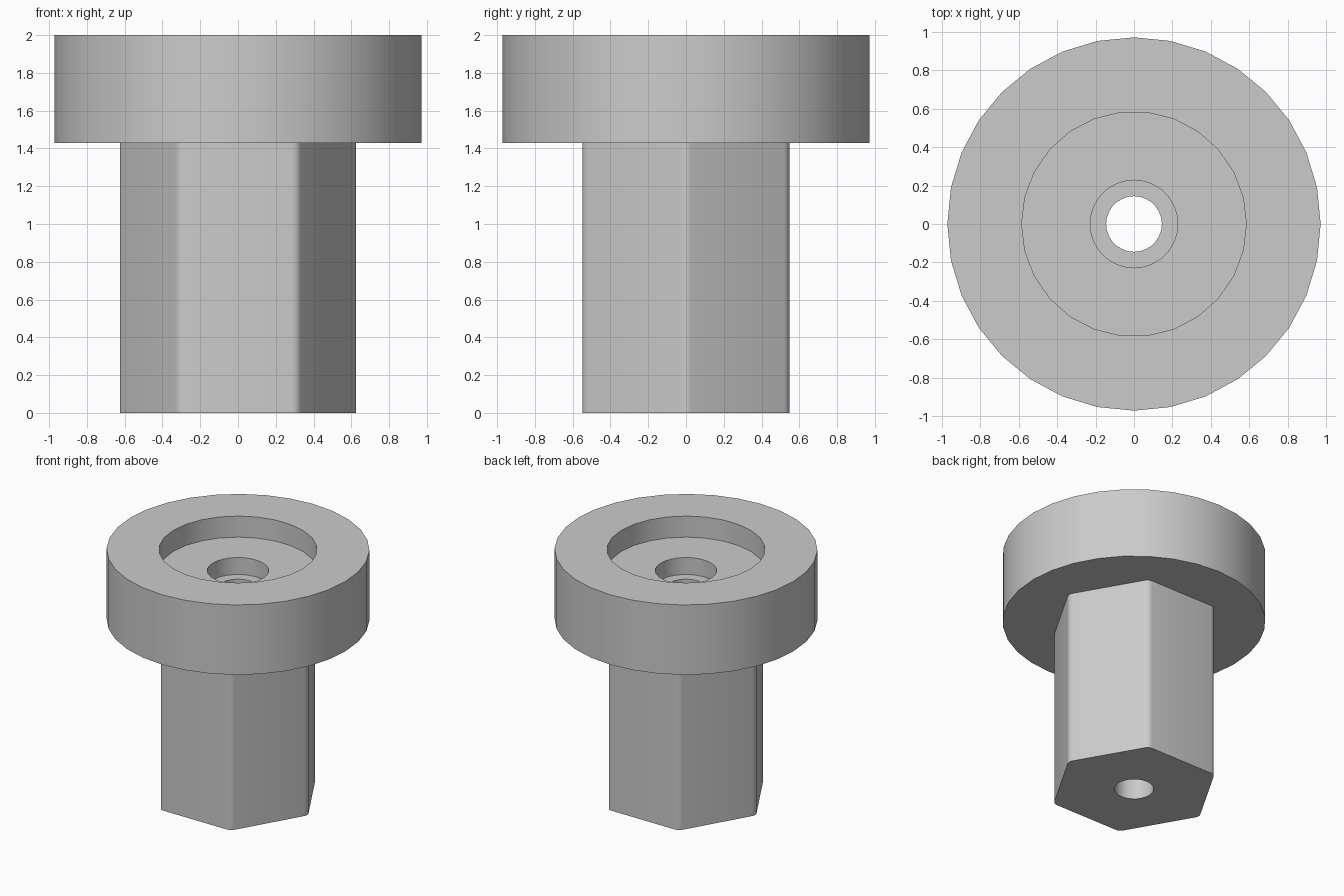
import bpy
import bmesh
import math

if "Cube" in bpy.data.objects:
    bpy.data.objects.remove(bpy.data.objects["Cube"])

grey = bpy.data.materials.new("light_grey")
grey.diffuse_color = (0.6, 0.6, 0.6, 1)
grey.use_nodes = True
grey.node_tree.nodes["Principled BSDF"].inputs["Base Color"].default_value = grey.diffuse_color


def circle(radius, sides):
    return [(radius * math.cos(2 * math.pi * i / sides),
             radius * math.sin(2 * math.pi * i / sides)) for i in range(sides)]


def rounded_hexagon(apothem, fillet, steps=4):
    # arcs centred on a smaller hexagon, corners pointing along x
    inner = (apothem - fillet) / math.cos(math.pi / 6)
    points = []
    for corner in range(6):
        a = corner * math.pi / 3
        for i in range(steps + 1):
            b = a + math.radians(-30 + 60 * i / steps)
            points.append((inner * math.cos(a) + fillet * math.cos(b),
                           inner * math.sin(a) + fillet * math.sin(b)))
    return points


def prism(name, outline, z0, z1):
    bm = bmesh.new()
    base = bm.faces.new([bm.verts.new((x, y, z0)) for x, y in outline])
    top = bmesh.ops.extrude_face_region(bm, geom=[base])["geom"]
    bmesh.ops.translate(bm, vec=(0, 0, z1 - z0),
                        verts=[g for g in top if isinstance(g, bmesh.types.BMVert)])
    bmesh.ops.recalc_face_normals(bm, faces=bm.faces)
    mesh = bpy.data.meshes.new(name)
    bm.to_mesh(mesh)
    bm.free()
    mesh.materials.append(grey)
    obj = bpy.data.objects.new(name, mesh)
    bpy.context.collection.objects.link(obj)
    return obj


def combine(target, other, operation):
    bpy.context.view_layer.objects.active = target
    mod = target.modifiers.new(operation, 'BOOLEAN')
    mod.operation = operation
    mod.solver = 'EXACT'
    mod.object = other
    bpy.ops.object.modifier_apply(modifier=mod.name)
    bpy.data.objects.remove(other)


# round head joined to the hexagonal shank
knob = prism("knob_body", circle(0.972, 32), 1.43, 2.0)
combine(knob, prism("hex_shank", rounded_hexagon(0.548, 0.055), 0, 1.6), 'UNION')

# stepped recess and through hole
for name, radius, sides, z0, z1 in (
        ("recess", 0.585, 26, 1.828, 2.2),
        ("counterbore", 0.228, 28, 1.69, 2.2),
        ("through_hole", 0.145, 28, -0.2, 2.2)):
    combine(knob, prism(name, circle(radius, sides), z0, z1), 'DIFFERENCE')

bpy.ops.object.select_all(action='DESELECT')
knob.select_set(True)
bpy.context.view_layer.objects.active = knob
bpy.ops.object.shade_smooth_by_angle(angle=math.radians(30))
